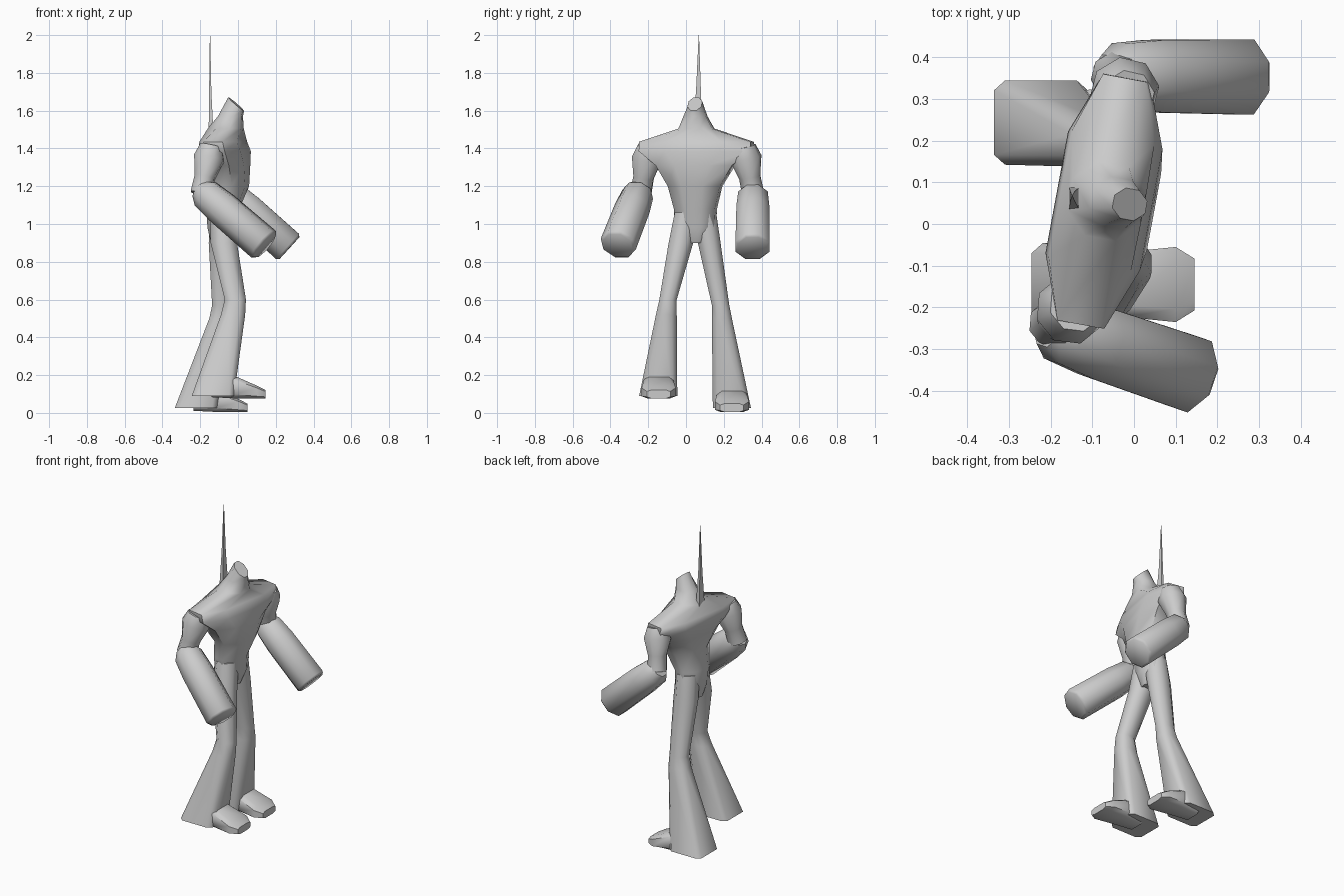
import bpy, bmesh, math
from mathutils import Vector, Matrix


def loft(name, rings, basis, sides=8):
    """rings: (centre, half_u, half_v, squareness power, tilt about v)."""
    bm = bmesh.new()
    loops = []
    k = math.cos(math.pi / sides)
    f = lambda c, p: math.copysign((abs(c) / k) ** p, c)
    for c, ru, rv, p, tilt in rings:
        loop = []
        for i in range(sides):
            a = 2 * math.pi * (i + 0.5) / sides
            q = Matrix.Rotation(tilt, 3, 'Y') @ Vector((ru * f(math.cos(a), p), rv * f(math.sin(a), p), 0))
            loop.append(bm.verts.new(Vector(c) + basis @ q))
        loops.append(loop)
    for a, b in zip(loops, loops[1:]):
        for i in range(sides):
            j = (i + 1) % sides
            bm.faces.new((a[i], a[j], b[j], b[i]))
    bm.faces.new(loops[0][::-1])
    bm.faces.new(loops[-1])
    bmesh.ops.recalc_face_normals(bm, faces=bm.faces)
    me = bpy.data.meshes.new(name)
    bm.to_mesh(me)
    bm.free()
    ob = bpy.data.objects.new(name, me)
    bpy.context.collection.objects.link(ob)
    bpy.ops.object.select_all(action='DESELECT')
    ob.select_set(True)
    bpy.context.view_layer.objects.active = ob
    bpy.ops.object.shade_smooth_by_angle(angle=math.radians(55))
    return ob


def upright(name, rows, twist=0.0):
    """rows: z, x centre, y centre, half x, half y, power, tilt."""
    loft(name, [((x, y, z), rx, ry, p, t) for z, x, y, rx, ry, p, t in rows],
         Matrix.Rotation(twist, 3, 'Z'))


def limb(name, start, end, stations):
    """stations: fraction along the limb, radius."""
    s, e = Vector(start), Vector(end)
    basis = (e - s).to_track_quat('Z', 'Y').to_matrix()
    loft(name, [(s.lerp(e, t), r, r, 1, 0) for t, r in stations], basis)


# Twisted torso with shoulders, neck and hooded head in one skin
upright('torso', [
    (0.90, -0.085, 0.052, 0.055, 0.05, 1, 0),
    (0.98, -0.080, 0.050, 0.075, 0.105, 1, 0),
    (1.08, -0.080, 0.050, 0.080, 0.110, 1, 0),
    (1.20, -0.045, 0.048, 0.095, 0.140, 1, 0),
    (1.31, -0.060, 0.050, 0.110, 0.205, 0.9, 0),
    (1.385, -0.072, 0.055, 0.115, 0.300, 0.8, 0),
    (1.435, -0.078, 0.055, 0.100, 0.300, 0.75, 0),
    (1.505, -0.065, 0.055, 0.090, 0.090, 1, 0),
    (1.57, -0.040, 0.050, 0.063, 0.060, 1, 0),
    (1.635, -0.010, 0.047, 0.053, 0.037, 1, math.radians(41)),
], math.radians(-10.5))

# Upper arms
limb('upper_arm_a', (-0.14, -0.195, 1.41), (-0.195, -0.24, 1.16),
     [(0, 0.06), (0.25, 0.078), (0.65, 0.053), (1, 0.055)])
limb('upper_arm_b', (-0.015, 0.305, 1.41), (-0.045, 0.355, 1.16),
     [(0, 0.06), (0.25, 0.078), (0.65, 0.053), (1, 0.055)])

# Heavy forearms ending in blunt stumps
sleeve = [(-0.06, 0.05), (0.04, 0.078), (0.3, 0.087), (0.97, 0.090), (1.0, 0.078)]
limb('forearm_a', (-0.185, -0.25, 1.17), (0.145, -0.362, 0.885), sleeve)
limb('forearm_b', (-0.045, 0.355, 1.16), (0.272, 0.352, 0.872), sleeve)

# Flared legs, one step behind the other
upright('leg_a', [
    (1.06, -0.08, 0.005, 0.065, 0.065, 1, 0),
    (0.90, -0.075, -0.027, 0.070, 0.065, 1, 0),
    (0.60, -0.014, -0.095, 0.056, 0.046, 0.9, 0),
    (0.52, -0.026, -0.104, 0.064, 0.055, 0.8, 0),
    (0.09, -0.133, -0.147, 0.112, 0.101, 0.3, 0)])
upright('leg_b', [
    (1.06, -0.08, 0.095, 0.065, 0.065, 1, 0),
    (0.90, -0.085, 0.123, 0.070, 0.060, 1, 0),
    (0.57, -0.082, 0.183, 0.055, 0.046, 0.9, 0),
    (0.50, -0.090, 0.190, 0.062, 0.053, 0.8, 0),
    (0.025, -0.223, 0.243, 0.112, 0.101, 0.3, 0)])

# Wedge feet, lofted along x (u = height, v = width)
along_x = Matrix(((0, 0, 1), (0, 1, 0), (1, 0, 0)))
for tag, ox, oy, oz in (('a', 0, -0.145, 0.075), ('b', -0.095, 0.243, 0.003)):
    loft('foot_' + tag, [
        ((ox - 0.14, oy, oz + 0.058), 0.050, 0.065, 0.5, 0),
        ((ox - 0.02, oy, oz + 0.062), 0.060, 0.078, 0.5, 0),
        ((ox + 0.10, oy, oz + 0.035), 0.034, 0.090, 0.5, 0),
        ((ox + 0.145, oy, oz + 0.024), 0.022, 0.062, 0.5, 0)], along_x)

# Thin spike rising from the upper back
loft('back_spike', [((-0.142, 0.06, 1.44), 0.014, 0.030, 1, 0),
                    ((-0.147, 0.066, 1.70), 0.006, 0.013, 1, 0),
                    ((-0.148, 0.068, 2.00), 0.001, 0.001, 1, 0)],
     Matrix.Identity(3), 4)
